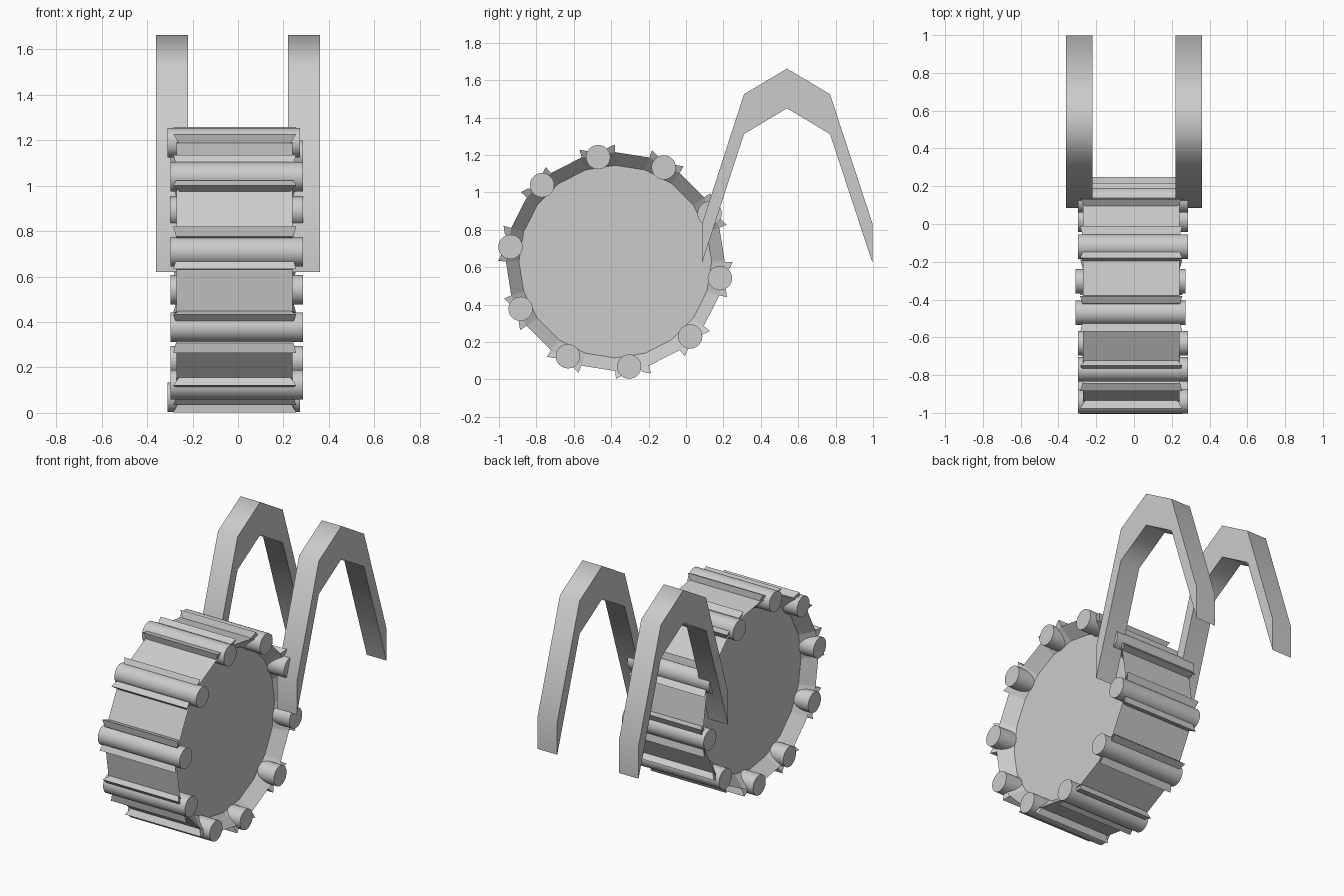
import bpy, bmesh, math

if "Cube" in bpy.data.objects:
    bpy.data.objects.remove(bpy.data.objects["Cube"])

CY, CZ = -0.378, 0.63      # wheel centre (axis along x)
N = 20                     # sides of the tread band
PIN_R = 0.566              # radius of the pin circle

def finish(name, bm):
    bmesh.ops.recalc_face_normals(bm, faces=bm.faces)
    me = bpy.data.meshes.new(name)
    bm.to_mesh(me)
    bm.free()
    ob = bpy.data.objects.new(name, me)
    bpy.context.collection.objects.link(ob)
    return ob

def loft(name, sections):
    """Closed solid through loops of (x, y, z) points, capped at both ends."""
    bm = bmesh.new()
    loops = [[bm.verts.new(p) for p in s] for s in sections]
    n = len(loops[0])
    for a, b in zip(loops, loops[1:]):
        for i in range(n):
            j = (i + 1) % n
            bm.faces.new((a[i], a[j], b[j], b[i]))
    bm.faces.new(loops[0])
    bm.faces.new(loops[-1])
    return finish(name, bm)

def smooth(ob, degrees):
    bpy.ops.object.select_all(action='DESELECT')
    ob.select_set(True)
    bpy.context.view_layer.objects.active = ob
    bpy.ops.object.shade_smooth_by_angle(angle=math.radians(degrees))

def circle(x, r):
    return [(x, CY + r * math.cos(2 * math.pi * i / N),
             CZ + r * math.sin(2 * math.pi * i / N)) for i in range(N)]

def local(x, a, t, r):
    """Point at tangent offset t and radial distance r for direction a."""
    return (x, CY + r * math.cos(a) - t * math.sin(a),
            CZ + r * math.sin(a) + t * math.cos(a))

# Wheel body: flat tread facets, sloping rims and recessed discs on both sides
loft("wheel_body", [circle(-0.195, 0.515), circle(-0.27, 0.585),
                    circle(0.24, 0.585), circle(0.165, 0.515)])

# Hinge pins, slightly uneven, with a flared lip on either side
pin_angles = (-9, 27, 62.8, 99.3, 133.8, 172, 206.5, 243.4, 277.5, 315)
for k, deg in enumerate(pin_angles):
    shift = -0.013 if k in (3, 8) else 0.0
    bpy.ops.mesh.primitive_cylinder_add(
        vertices=32, radius=0.065, depth=0.583, rotation=(0, math.pi / 2, 0),
        location=local(-0.006 + shift, math.radians(deg), 0, PIN_R))
    pin = bpy.context.object
    pin.name = f"hinge_pin_{k}"
    smooth(pin, 40)
    a = math.radians(-9 + 36 * k)
    for side, s in (("a", 1), ("b", -1)):
        # (tangent, radial, end inset) of the lip section
        lip = ((0.03, 0.56, 0.03), (0.052, 0.606, 0.012),
               (0.095, 0.62, 0), (0.09, 0.57, 0.03))
        loft(f"tread_lip_{k}{side}",
             [[local(-0.285 + d, a, s * t, r) for t, r, d in lip],
              [local(0.256 - d, a, s * t, r) for t, r, d in lip]])

# Pair of arched arms behind the wheel
arch = [(0.085, 0.62), (0.085, 0.83), (0.31, 1.525), (0.54, 1.662), (0.77, 1.525),
        (0.998, 0.83), (0.998, 0.62), (0.77, 1.312), (0.54, 1.45), (0.31, 1.312)]
for name, s in (("arched_arm_right", 1), ("arched_arm_left", -1)):
    arm = loft(name, [[(s * x, y, z) for y, z in arch] for x in (0.22, 0.36)])
    smooth(arm, 65)
